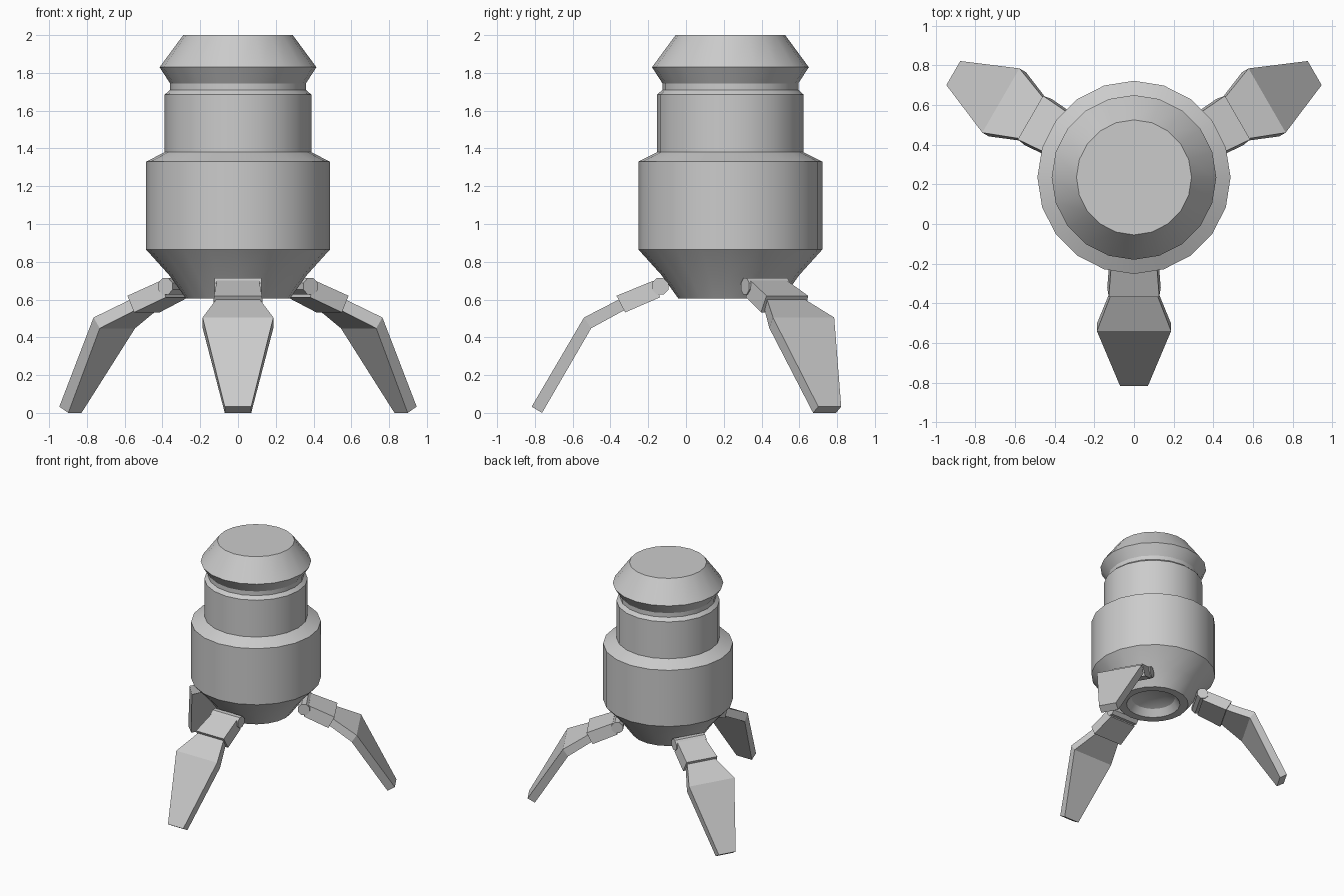
import bpy, bmesh, math
from mathutils import Matrix, Vector

if "Cube" in bpy.data.objects:
    bpy.data.objects.remove(bpy.data.objects["Cube"])

AXIS_Y = 0.235  # the body axis sits behind the origin


def finish(name, bm, smooth_angle=30):
    bmesh.ops.recalc_face_normals(bm, faces=bm.faces)
    mesh = bpy.data.meshes.new(name)
    bm.to_mesh(mesh)
    bm.free()
    obj = bpy.data.objects.new(name, mesh)
    bpy.context.collection.objects.link(obj)
    bpy.ops.object.select_all(action='DESELECT')
    obj.select_set(True)
    bpy.context.view_layer.objects.active = obj
    bpy.ops.object.shade_smooth_by_angle(angle=math.radians(smooth_angle))
    return obj


def lathe(name, profile, sides):
    bm = bmesh.new()
    rings = []
    for r, z in profile:
        rings.append([bm.verts.new((r * math.cos(a), r * math.sin(a) + AXIS_Y, z))
                      for a in (math.tau * i / sides for i in range(sides))])
    for lo, hi in zip(rings, rings[1:]):
        for i in range(sides):
            j = (i + 1) % sides
            bm.faces.new((lo[i], lo[j], hi[j], hi[i]))
    bm.faces.new(rings[0])
    bm.faces.new(rings[-1])
    return finish(name, bm)


def swing(bm, angle):
    """Turn a front-facing leg part about the body axis."""
    c = Vector((0, AXIS_Y, 0))
    bmesh.ops.rotate(bm, verts=bm.verts, cent=c, matrix=Matrix.Rotation(angle, 3, 'Z'))


def loft(name, sections, angle):
    """Sections: (top y, top z, bottom y, bottom z, top half width, bottom half width)."""
    bm = bmesh.new()
    rings = [[bm.verts.new(p) for p in ((-wt, ty, tz), (wt, ty, tz), (wb, by, bz), (-wb, by, bz))]
             for ty, tz, by, bz, wt, wb in sections]
    for a, b in zip(rings, rings[1:]):
        for i in range(4):
            j = (i + 1) % 4
            bm.faces.new((a[i], a[j], b[j], b[i]))
    bm.faces.new(rings[0])
    bm.faces.new(rings[-1])
    swing(bm, angle)
    return finish(name, bm)


# Body with hollow underside, stepped neck and bevelled cap
lathe("body", [
    (0.10, 0.69), (0.17, 0.66), (0.21, 0.605), (0.275, 0.605), (0.365, 0.73),
    (0.487, 0.865), (0.487, 1.33), (0.388, 1.38), (0.388, 1.685), (0.36, 1.71),
    (0.36, 1.745), (0.415, 1.83), (0.29, 2.0)], 20)

# Three legs: hinge pin, knuckle block and bent foot blade
for label, deg in (("front", 0), ("right", 120), ("left", 240)):
    ang = math.radians(deg)

    bm = bmesh.new()
    bmesh.ops.create_cone(bm, cap_ends=True, segments=8, radius1=0.047, radius2=0.047, depth=0.25,
                          matrix=Matrix.Translation((0, -0.137, 0.67))
                          @ Matrix.Rotation(math.pi / 2, 4, 'Y')
                          @ Matrix.Rotation(math.pi / 8, 4, 'Z'))
    swing(bm, ang)
    finish(label + "_leg_hinge", bm)

    loft(label + "_leg_block", [
        (-0.172, 0.70, -0.137, 0.612, 0.112, 0.12),
        (-0.368, 0.62, -0.322, 0.532, 0.127, 0.135)], ang)

    loft(label + "_leg_blade", [
        (-0.34, 0.608, -0.315, 0.55, 0.11, 0.11),
        (-0.54, 0.505, -0.502, 0.448, 0.187, 0.187),
        (-0.817, 0.033, -0.762, 0.0, 0.07, 0.07)], ang)
